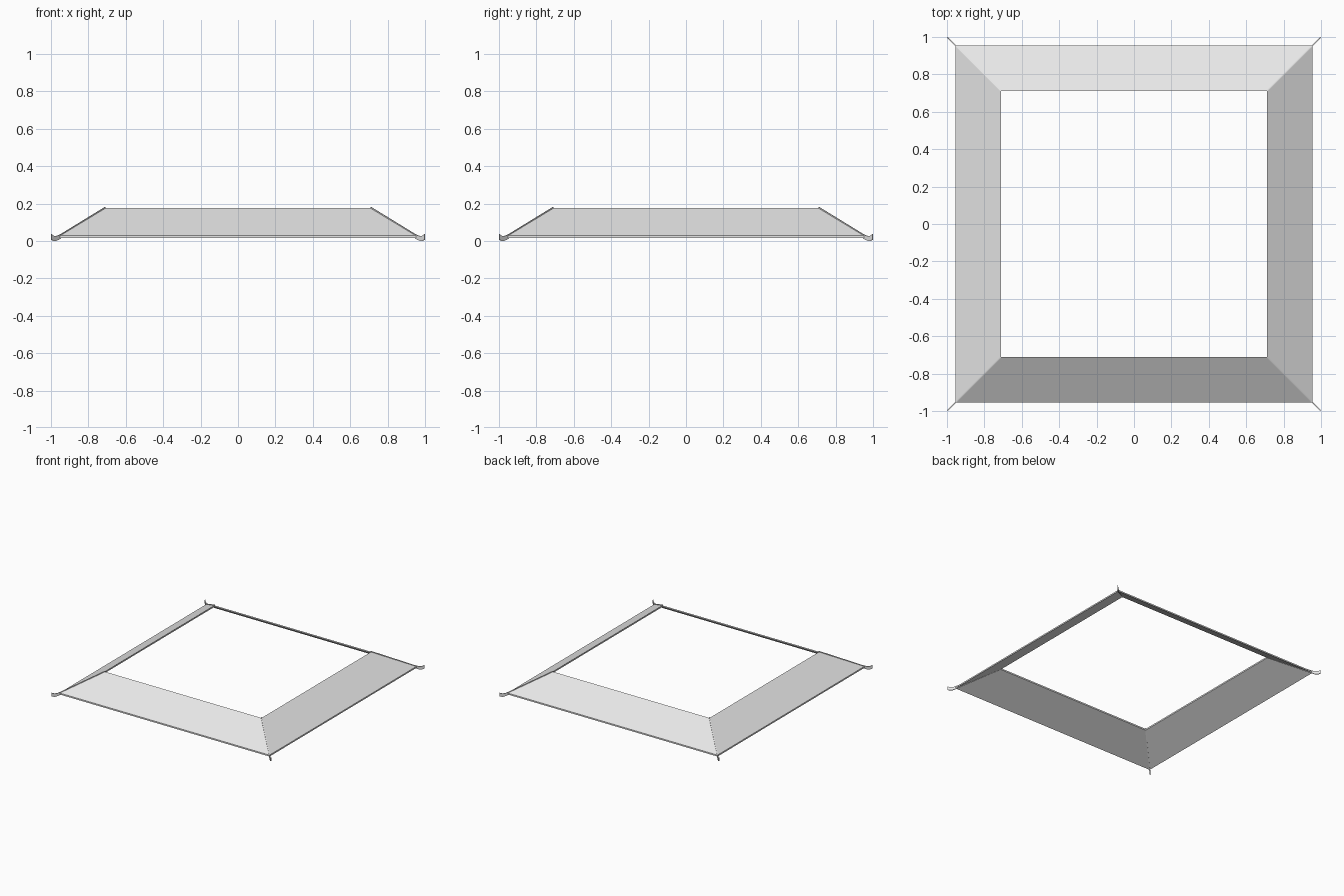
import bpy
import bmesh
from math import radians
from mathutils import Matrix, Vector

cube = bpy.data.objects.get("Cube")
if cube:
    bpy.data.objects.remove(cube, do_unlink=True)

grey = bpy.data.materials.new("light grey")
grey.use_nodes = True
colour = (0.8, 0.8, 0.8, 1)
grey.diffuse_color = colour
grey.node_tree.nodes["Principled BSDF"].inputs["Base Color"].default_value = colour


def add_object(name, bm):
    bmesh.ops.recalc_face_normals(bm, faces=bm.faces)
    mesh = bpy.data.meshes.new(name)
    bm.to_mesh(mesh)
    bm.free()
    mesh.materials.append(grey)
    obj = bpy.data.objects.new(name, mesh)
    bpy.context.collection.objects.link(obj)
    return obj


# Sloped roof panels: a thin eave-to-opening section, mitred at the hips
section = [(0.955, 0.016), (0.955, 0.028), (0.712, 0.175), (0.712, 0.163)]
sides = ["front", "left", "back", "right"]
for i, side in enumerate(sides):
    bm = bmesh.new()
    ends = [[bm.verts.new((s * d, -d, z)) for d, z in section] for s in (-1, 1)]
    n = len(section)
    for k in range(n):
        j = (k + 1) % n
        bm.faces.new((ends[0][k], ends[0][j], ends[1][j], ends[1][k]))
    for end in ends:
        bm.faces.new(end)
    bmesh.ops.rotate(bm, verts=bm.verts, matrix=Matrix.Rotation(radians(90 * i), 3, "Z"))
    add_object(side + "_roof_slope", bm)

# Thin hip ridges running down the corners to upturned tips
ridge = [(0.71, 0.182), (0.945, 0.038), (0.965, 0.028), (0.98, 0.026),
         (0.99, 0.029), (0.998, 0.036), (0.998, 0.006), (0.985, 0.001),
         (0.975, 0), (0.96, 0.006), (0.945, 0.016), (0.71, 0.163)]
half_width = Vector((0.002, -0.002, 0))
corners = ["back_left", "back_right", "front_right", "front_left"]
for i, corner in enumerate(corners):
    bm = bmesh.new()
    face = bm.faces.new([bm.verts.new(Vector((d, d, z)) - half_width) for d, z in ridge])
    grown = bmesh.ops.extrude_face_region(bm, geom=[face], use_keep_orig=True)
    moved = [v for v in grown["geom"] if isinstance(v, bmesh.types.BMVert)]
    bmesh.ops.translate(bm, verts=moved, vec=2 * half_width)
    bmesh.ops.rotate(bm, verts=bm.verts, matrix=Matrix.Rotation(radians(90 * i), 3, "Z"))
    add_object(corner + "_hip_ridge", bm)
